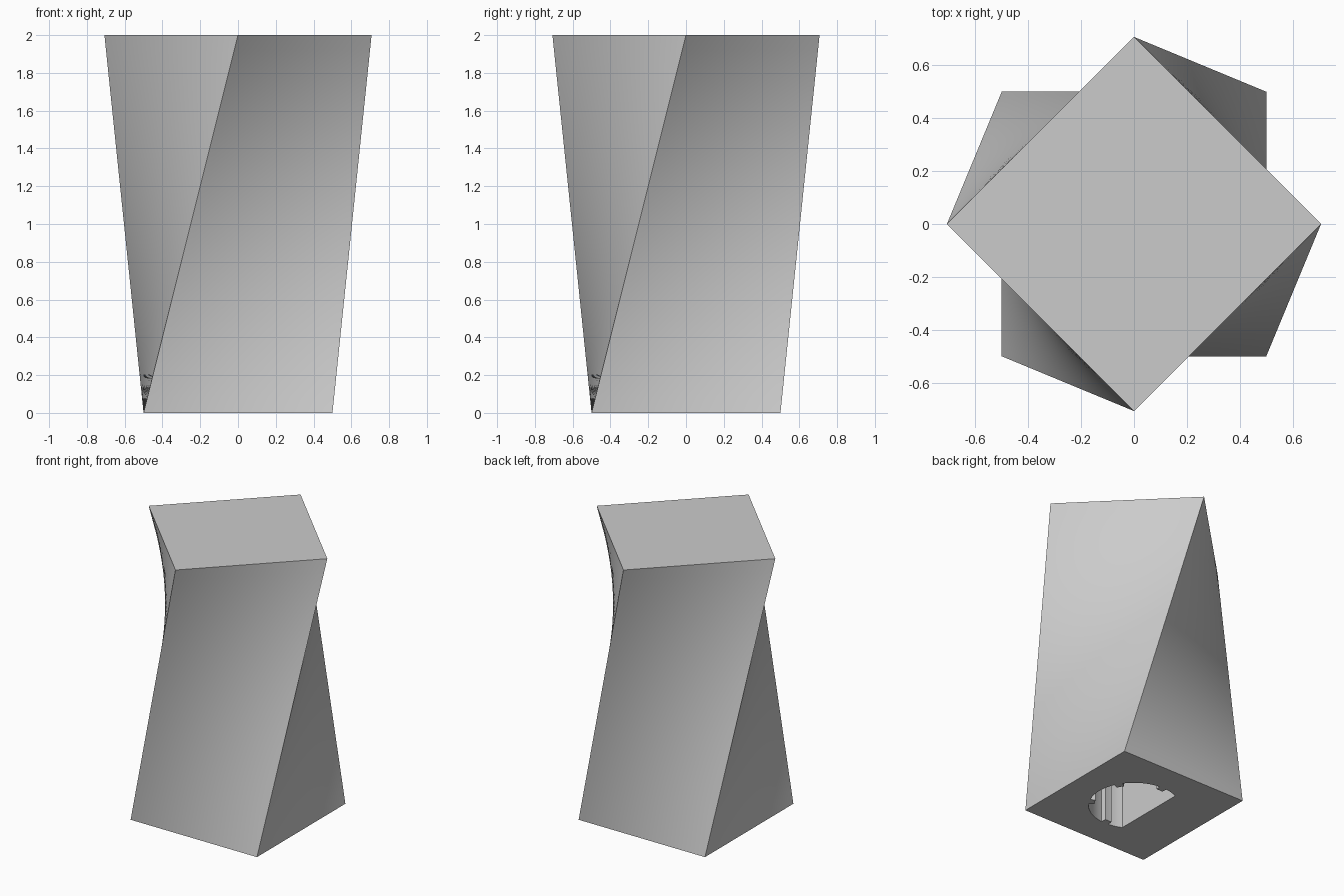
import bpy, bmesh, math
from mathutils import Vector

cube = bpy.data.objects.get("Cube")
if cube:
    bpy.data.objects.remove(cube, do_unlink=True)

HEIGHT = 2.0
RADIUS = math.sqrt(0.5)      # corner radius of both end squares
TWIST = 45                   # degrees, counter-clockwise from bottom to top
STEPS = 24                   # divisions along each side and up the height
HOLE_R, RIB_R = 0.295, 0.258
FLAT_X = -0.125
RIB_HALF = 5.5               # half width of a rib in degrees
HOLE_DEPTH = 1.0

mat = bpy.data.materials.new("plain grey")
mat.use_nodes = True
grey = (0.6, 0.6, 0.6, 1)
mat.diffuse_color = grey
mat.node_tree.nodes["Principled BSDF"].inputs["Base Color"].default_value = grey


def polar(r, degrees, z):
    a = math.radians(degrees)
    return Vector((r * math.cos(a), r * math.sin(a), z))


def bridge(bm, low, high):
    """Join two closed rings of vertices with quads."""
    n = len(low)
    for i in range(n):
        j = (i + 1) % n
        bm.faces.new((low[i], low[j], high[j], high[i]))


def twisted_ring(bm, t):
    """Square ring whose corners slide straight from the bottom to the top square."""
    corners = [polar(RADIUS, 45 + 90 * k, 0).lerp(
        polar(RADIUS, 45 + TWIST + 90 * k, HEIGHT), t) for k in range(4)]
    return [bm.verts.new(corners[k].lerp(corners[(k + 1) % 4], s / STEPS))
            for k in range(4) for s in range(STEPS)]


def socket_profile(z):
    """Round outline with one flat side and four inward ribs."""
    end = math.degrees(math.acos(FLAT_X / HOLE_R))
    cuts = [-end]
    for centre in (-90, -30, 30, 90):
        cuts += [centre - RIB_HALF, centre + RIB_HALF]
    cuts.append(end)
    points = []
    for i, (a, b) in enumerate(zip(cuts, cuts[1:])):
        r = RIB_R if i % 2 else HOLE_R
        n = max(2, round((b - a) / 5))
        points += [polar(r, a + (b - a) * s / n, z) for s in range(n + 1)]
    return points


bm = bmesh.new()

# Twisted sides and flat top
rings = [twisted_ring(bm, i / STEPS) for i in range(STEPS + 1)]
for low, high in zip(rings, rings[1:]):
    bridge(bm, low, high)
bm.faces.new(rings[-1])

# Ribbed shaft socket with its ceiling
mouth = [bm.verts.new(p) for p in socket_profile(0)]
ceiling = [bm.verts.new(p) for p in socket_profile(HOLE_DEPTH)]
bridge(bm, mouth, ceiling)
bm.faces.new(ceiling)

# Underside around the socket mouth
rim = [e for e in bm.edges if e.is_boundary]
bmesh.ops.triangle_fill(bm, edges=rim, use_beauty=True, normal=(0, 0, -1))
bmesh.ops.recalc_face_normals(bm, faces=bm.faces)

mesh = bpy.data.meshes.new("twisted_body")
bm.to_mesh(mesh)
bm.free()
mesh.materials.append(mat)
body = bpy.data.objects.new("twisted_body", mesh)
bpy.context.collection.objects.link(body)

bpy.ops.object.select_all(action="DESELECT")
body.select_set(True)
bpy.context.view_layer.objects.active = body
bpy.ops.object.shade_smooth_by_angle(angle=math.radians(30))
